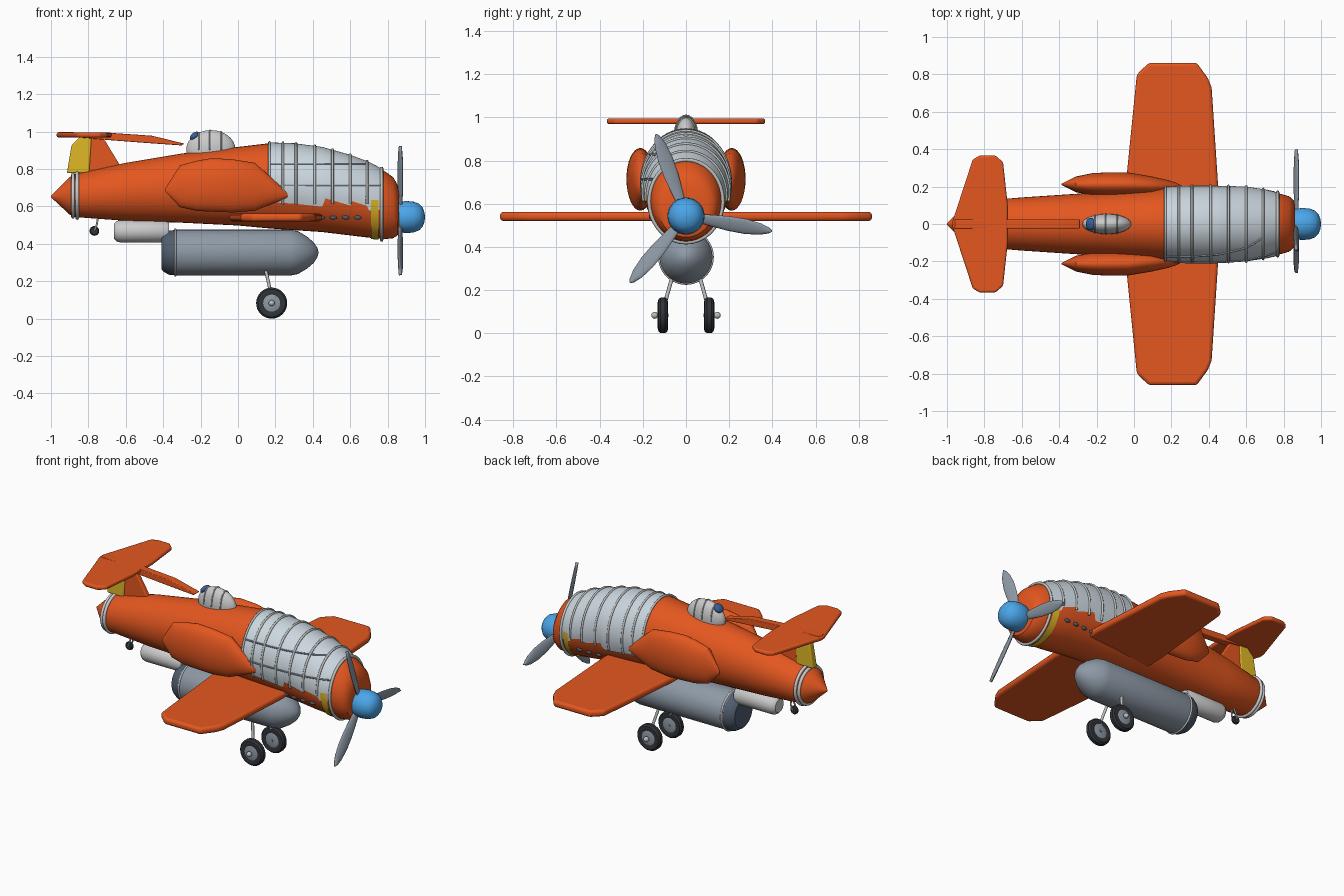
import bpy, bmesh
from math import sin, cos, pi, asin, radians
from mathutils import Vector, Matrix

if "Cube" in bpy.data.objects:
    bpy.data.objects.remove(bpy.data.objects["Cube"])


def mat(name, r, g, b):
    m = bpy.data.materials.new(name)
    m.diffuse_color = (r, g, b, 1)
    m.use_nodes = True
    m.node_tree.nodes["Principled BSDF"].inputs["Base Color"].default_value = m.diffuse_color
    return m


ORANGE = mat("orange", .78, .095, .014)
GLASS = mat("pale_panel", .60, .68, .74)
FRAME = mat("frame", .50, .52, .52)
BLUE = mat("blue", .07, .38, .82)
NAVY = mat("navy", .04, .11, .32)
YELLOW = mat("yellow", .75, .48, .02)
STEEL = mat("steel", .27, .32, .38)
SLATE = mat("slate", .08, .11, .16)
RUBBER = mat("rubber", .03, .033, .04)
WHITE = mat("white", .75, .77, .77)


def finish(name, bm, m):
    bmesh.ops.recalc_face_normals(bm, faces=bm.faces)
    me = bpy.data.meshes.new(name)
    bm.to_mesh(me)
    bm.free()
    ob = bpy.data.objects.new(name, me)
    bpy.context.collection.objects.link(ob)
    me.materials.append(m)
    return ob


def skin(name, rings, m, closed=True):
    """Join rows of points into a surface, capped when closed."""
    bm = bmesh.new()
    rows = [[bm.verts.new(p) for p in r] for r in rings]
    n = len(rows[0])
    for a, b in zip(rows, rows[1:]):
        for i in range(n if closed else n - 1):
            j = (i + 1) % n
            bm.faces.new((a[i], a[j], b[j], b[i]))
    if closed:
        bm.faces.new(rows[0])
        bm.faces.new(rows[-1])
    return finish(name, bm, m)


def loft(name, secs, m, n=32):
    """Elliptical sections (x, y, z, half width, half height) along x."""
    return skin(name, [[(x, y + hy * cos(2 * pi * i / n), z + hz * sin(2 * pi * i / n))
                        for i in range(n)] for x, y, z, hy, hz in secs], m)


def lathe_y(name, prof, c, m, n=32):
    """Profile of (y offset, radius) turned about the y axis through c."""
    return skin(name, [[(c[0] + r * cos(2 * pi * i / n), c[1] + t, c[2] + r * sin(2 * pi * i / n))
                        for i in range(n)] for t, r in prof], m)


def plate(name, pts, lo, hi, m, bevel, plane="xy"):
    """Extruded outline with rounded edges."""
    bm = bmesh.new()
    put = (lambda a, b, t: (a, b, t)) if plane == "xy" else (lambda a, b, t: (a, t, b))
    f = bm.faces.new([bm.verts.new(put(a, b, lo)) for a, b in pts])
    ex = bmesh.ops.extrude_face_region(bm, geom=[f])
    bmesh.ops.translate(bm, vec=put(0, 0, hi - lo),
                        verts=[v for v in ex["geom"] if isinstance(v, bmesh.types.BMVert)])
    ob = finish(name, bm, m)
    b = ob.modifiers.new("bevel", "BEVEL")
    b.width, b.segments = bevel, 3
    return ob


def tubes(name, paths, r, m, cyclic=False):
    cu = bpy.data.curves.new(name, "CURVE")
    cu.dimensions, cu.bevel_depth, cu.bevel_resolution, cu.use_fill_caps = "3D", r, 2, True
    for p in paths:
        s = cu.splines.new("POLY")
        s.points.add(len(p) - 1)
        for q, co in zip(s.points, p):
            q.co = (*co, 1)
        s.use_cyclic_u = cyclic
    cu.materials.append(m)
    ob = bpy.data.objects.new(name, cu)
    bpy.context.collection.objects.link(ob)
    return ob


def ball(name, c, size, m, rot=None):
    bm = bmesh.new()
    bmesh.ops.create_uvsphere(bm, u_segments=24, v_segments=14, radius=1)
    bm.transform(Matrix.Translation(c) @ (rot or Matrix()) @ Matrix.Diagonal((*size, 1)))
    return finish(name, bm, m)


# Fuselage: x, centre z, half height, half width
BODY = [(-1, .66, .004, .004), (-.9, .663, .1, .105), (-.87, .665, .115, .12),
        (-.6, .685, .155, .142), (-.3, .705, .185, .162), (0, .715, .21, .182),
        (.16, .717, .227, .195), (.3, .71, .23, .2), (.45, .695, .225, .2), (.6, .665, .213, .195),
        (.7, .64, .2, .18), (.78, .615, .183, .162), (.83, .6, .163, .148),
        (.853, .587, .135, .128), (.862, .58, .1, .1)]
loft("fuselage", [(x, 0, z, hy, hz) for x, z, hz, hy in BODY], ORANGE, 40)


def body(x, grow=0.0):
    for a, b in zip(BODY, BODY[1:]):
        if x <= b[0]:
            t = (x - a[0]) / (b[0] - a[0])
            z, hz, hy = [a[i] + t * (b[i] - a[i]) for i in (1, 2, 3)]
            return z, hz + grow, hy + grow


def arc(x, edge, grow, upper=True, n=36):
    """Hull section above or below the height 'edge'."""
    z, hz, hy = body(x, grow)
    a = asin(max(-1, min(1, (edge - z) / hz)))
    a0, a1 = (a, pi - a) if upper else (pi - a, 2 * pi + a)
    return [(x, hy * cos(a0 + (a1 - a0) * i / n), z + hz * sin(a0 + (a1 - a0) * i / n))
            for i in range(n + 1)]


# Ribbed upper canopy with a sawtooth lower edge
EDGE = [(.165, .63), (.3, .622), (.45, .605), (.468, .65), (.6, .612), (.61, .635),
        (.69, .61), (.7, .585), (.77, .59)]
skin("canopy", [arc(x, e, .005) for x, e in EDGE], GLASS, False)
RIBS = [.168, .24, .31, .41, .505, .6, .69]
tubes("canopy_ribs", [arc(x, .62, .006) for x in RIBS], .007, FRAME)
tubes("nose_ring", [arc(.768, 1, .006, False)[:-1]], .009, FRAME, True)
strings = []
for h, end in ((.835, .68), (.72, .77)):
    path = []
    for i in range(25):
        x = .17 + (end - .17) * i / 24
        z, hz, hy = body(x, .006)
        path.append((x, -hy * cos(asin(min(1, (h - z) / hz))), h))
    strings.append(path)
tubes("canopy_stringers", strings, .005, STEEL)
skin("nose_band", [arc(x, .64, .006, False) for x in (.71, .73, .75)], YELLOW, False)
tubes("tail_rings", [arc(x, 2, .004, False)[:-1] for x in (-.882, -.86)], .01, WHITE, True)

# Spinner and propeller
loft("spinner", [(x, 0, .55, r, r) for x, r in
     ((.845, .07), (.86, .08), (.9, .086), (.94, .082), (.97, .07), (.988, .05), (.997, .025), (1, .003))], BLUE)
for k in range(3):
    R = Matrix.Rotation(radians(-20 - 120 * k), 4, "X")
    d = Matrix.Rotation(radians(20), 4, "Z")
    secs = ((.04, .018), (.12, .028), (.2, .036), (.28, .037), (.35, .028), (.39, .014), (.404, .002))
    ring = []
    for h, w in secs:
        ring.append([Vector((.868, 0, .55)) + R.inverted() @ (Vector((0, 0, h)) +
                     d @ Vector((.009 * sin(i * pi / 8), w * cos(i * pi / 8), 0))) for i in range(16)])
    skin("propeller_blade", ring, STEEL)

# Wing and tailplane: half outlines mirrored across y
wing = [(.45, .2), (.415, .73), (.395, .78), (.335, .862), (.08, .862), (.015, .8), (-.045, .2)]
tail = [(-.675, .1), (-.70, .33), (-.74, .366), (-.825, .366), (-.862, .345), (-.97, .015)]
for name, half, lo, hi, b in (("wing", wing, .527, .569, .016), ("tailplane", tail, .976, 1.002, .01)):
    plate(name, half + [(x, -y) for x, y in reversed(half)], lo, hi, ORANGE, b)

# Tail beam, fin and rudder
plate("tail_beam", [(-.96, .985), (-.67, .96), (-.5, .947), (-.3, .933), (-.288, .943), (-.46, .985),
                    (-.68, 1.0), (-.96, 1.005)], -.024, .024, ORANGE, .004, "xz")
plate("tail_fin", [(-.81, .76), (-.62, .8), (-.645, .85), (-.715, .965), (-.79, .985)],
      -.016, .016, ORANGE, .006, "xz")
plate("rudder", [(-.915, .785), (-.795, .785), (-.783, .98), (-.845, .98), (-.89, .935)],
      -.022, .022, YELLOW, .008, "xz")

# Observation dome
ball("dome", (-.145, 0, .91), (.132, .054, .105), WHITE)
tubes("dome_ribs", [[(x, .055 * k * cos(pi * i / 20), .91 + .106 * k * sin(pi * i / 20)) for i in range(21)]
      for x in (-.21, -.15, -.09) for k in [(1 - ((x + .145) / .132) ** 2) ** .5]], .004, FRAME)
ball("dome_window", (-.232, 0, .983), (.03, .033, .018), NAVY, Matrix.Rotation(radians(-40), 4, "Y"))

# Side pods, exhausts and main wheels, one per side
POD = [(-.387, .212, .695, .004, .01), (-.31, .212, .715, .042, .112), (-.22, .212, .717, .06, .134),
       (-.14, .212, .722, .064, .143), (-.03, .212, .717, .063, .142), (.09, .205, .712, .05, .128),
       (.18, .2, .69, .035, .07), (.225, .197, .677, .024, .04), (.268, .195, .668, .004, .01)]
TYRE = [(-.018, .045), (-.024, .06), (-.021, .074), (-.01, .083), (.01, .083), (.021, .074), (.024, .06), (.018, .045)]
for s, side in ((-1, "right"), (1, "left")):
    loft(side + "_pod", [(x, s * y, z, hy, hz) for x, y, z, hy, hz in POD], ORANGE)
    for x in (.445, .51, .575, .64):
        z, hz, hy = body(x)
        ball(side + "_exhaust", (x, s * hy * cos(asin((.548 - z) / hz)), .548), (.02, .01, .011), SLATE)
    c = (.18, s * .107, .09)
    lathe_y(side + "_tyre", TYRE, c, RUBBER)
    lathe_y(side + "_hub", [(-.022, .03), (-.018, .046), (.018, .046), (.022, .03)], c, STEEL)
    tubes(side + "_axle", [[(.18, s * .08, .09), (.18, s * .14, .09)]], .008, STEEL)
    ball(side + "_axle_cap", (.18, s * .145, .09), (.016, .016, .016), FRAME)
    tubes(side + "_strut", [[(.145, s * .06, .28), (.172, s * .094, .16), (.18, s * .1, .09)]], .009, FRAME)

# Belly tank with dark rear cap, and the small duct behind it
loft("belly_tank", [(x, 0, .36, r, r) for x, r in
     ((-.345, .12), (-.335, .123), (.28, .123), (.32, .115), (.37, .085), (.405, .055), (.425, .025), (.43, .004))], STEEL)
loft("tank_cap", [(x, 0, .36, r, r) for x, r in ((-.408, .09), (-.4, .1), (-.37, .118), (-.34, .12))], SLATE)
tubes("tank_ring", [[(-.335, .123 * cos(i * pi / 20), .36 + .123 * sin(i * pi / 20)) for i in range(40)]],
      .006, WHITE, True)
loft("belly_duct", [(x, 0, .474, r, r) for x, r in
     ((-.662, .042), (-.65, .054), (-.63, .06), (-.39, .06), (-.37, .05))], WHITE)

# Tail wheel
lathe_y("tail_tyre", [(-.012, .014), (-.012, .02), (-.005, .026), (.005, .026), (.012, .02), (.012, .014)],
        (-.768, 0, .476), RUBBER, 20)
tubes("tail_strut", [[(-.768, .018, .476), (-.755, .018, .51), (-.745, 0, .57)],
                     [(-.768, -.018, .476), (-.755, -.018, .51), (-.745, 0, .57)]], .005, FRAME)

# Smooth shading with crisp edges, standing on the ground
for ob in bpy.data.objects:
    ob.location.z -= .007
    if ob.type == "MESH":
        ob.select_set(True)
        bpy.context.view_layer.objects.active = ob
bpy.ops.object.shade_smooth_by_angle(angle=radians(35))
